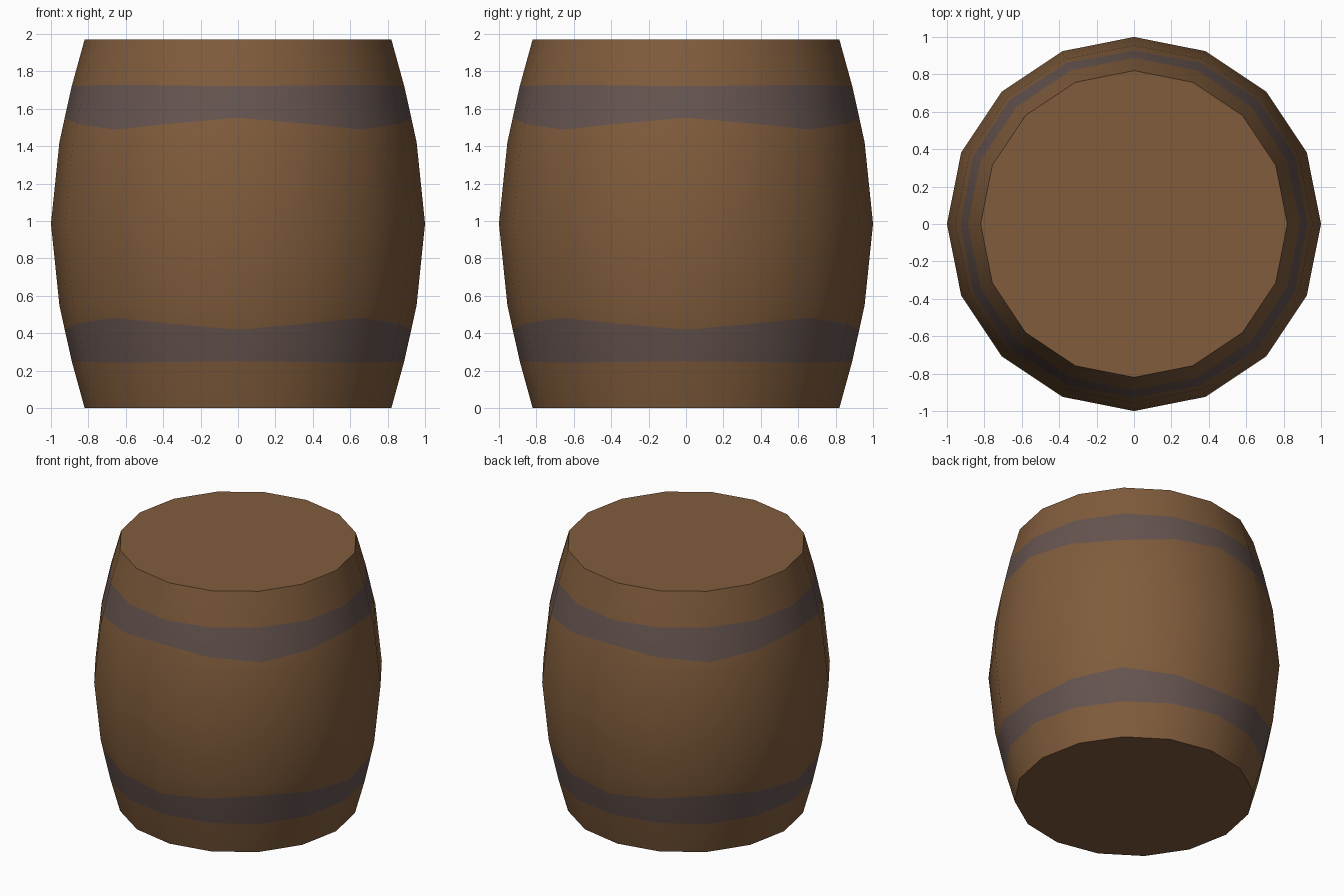
import bpy, bmesh, math

cube = bpy.data.objects.get("Cube")
if cube:
    bpy.data.objects.remove(cube, do_unlink=True)

SIDES = 16
HEIGHT = 1.97


def material(name, colour):
    mat = bpy.data.materials.new(name)
    mat.use_nodes = True
    mat.diffuse_color = colour
    bsdf = next(n for n in mat.node_tree.nodes if n.type == 'BSDF_PRINCIPLED')
    bsdf.inputs["Base Color"].default_value = colour
    bsdf.inputs["Roughness"].default_value = 0.9
    return mat


wood = material("brown wood", (0.216, 0.107, 0.045, 1))
iron = material("grey iron", (0.133, 0.089, 0.080, 1))

# Bulging outline from the base to the belly: (radius, height)
OUTLINE = [(0.82, 0), (0.893, 0.265), (0.955, 0.55), (1.0, HEIGHT / 2)]


def radius_at(z):
    z = min(z, HEIGHT - z)
    for (r0, z0), (r1, z1) in zip(OUTLINE, OUTLINE[1:]):
        if z <= z1:
            return r0 + (r1 - r0) * (z - z0) / (z1 - z0)
    return OUTLINE[-1][0]


# Ring heights with a wave that repeats every quarter turn: (height, wave)
lower = [(0, 0), (0.246, 0.004), (0.45, -0.032), (0.55, 0)]
rings = lower + [(HEIGHT / 2, 0)] + [(HEIGHT - z, -w) for z, w in reversed(lower)]
HOOP_ROWS = (1, len(rings) - 3)

# Barrel body, with the hoops as flush bands of faces
bm = bmesh.new()
loops = []
for z, wave in rings:
    loop = []
    for i in range(SIDES):
        a = math.tau * i / SIDES
        h = z + wave * math.cos(4 * a)
        r = radius_at(h)
        loop.append(bm.verts.new((r * math.cos(a), r * math.sin(a), h)))
    loops.append(loop)

for row, (low, high) in enumerate(zip(loops, loops[1:])):
    for i in range(SIDES):
        j = (i + 1) % SIDES
        face = bm.faces.new((low[i], low[j], high[j], high[i]))
        face.material_index = 1 if row in HOOP_ROWS else 0

# Flat lid and base
bm.faces.new(loops[-1])
bm.faces.new(loops[0][::-1])

mesh = bpy.data.meshes.new("barrel")
bm.to_mesh(mesh)
bm.free()
mesh.materials.append(wood)
mesh.materials.append(iron)
barrel = bpy.data.objects.new("barrel", mesh)
bpy.context.collection.objects.link(barrel)

# Smooth staves with crisp rims
bpy.ops.object.select_all(action='DESELECT')
barrel.select_set(True)
bpy.context.view_layer.objects.active = barrel
bpy.ops.object.shade_smooth_by_angle(angle=math.radians(40))
